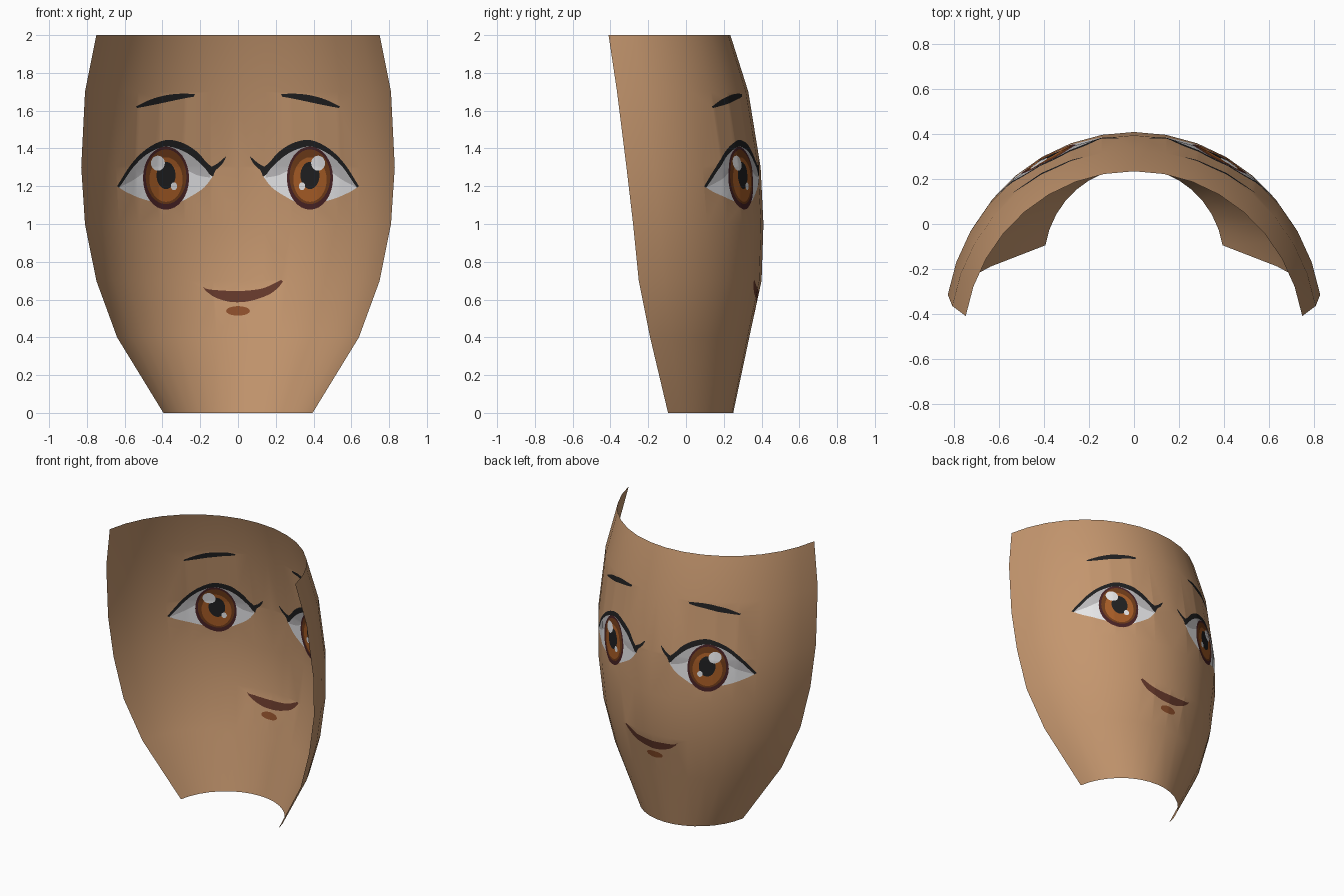
import bpy, bmesh, math
from mathutils import Vector
from mathutils.geometry import delaunay_2d_cdt

if "Cube" in bpy.data.objects:
    bpy.data.objects.remove(bpy.data.objects["Cube"])

# ---------- colours ----------
def srgb(*rgb):
    f = lambda c: c / 12.92 if c <= 0.04045 else ((c + 0.055) / 1.055) ** 2.4
    return [f(c / 255) for c in rgb] + [1]

COLOURS = {
    "skin": (196, 150, 110), "black": (32, 32, 33), "eye_white": (236, 236, 238),
    "eye_shade": (186, 184, 186), "iris_rim": (72, 34, 36), "iris_brown": (112, 60, 26),
    "iris_orange": (166, 92, 38), "mouth_brown": (100, 56, 42), "lip_brown": (140, 78, 42),
}
NAMES = list(COLOURS)

# ---------- mask form: (z, half width, rim y, centre y) per ring ----------
RINGS = [(0, .395, -.095, .25), (.4, .64, -.19, .335), (.7, .75, -.25, .40),
         (1.0, .81, -.28, .41), (1.3, .83, -.315, .395), (1.7, .81, -.365, .33),
         (2.0, .75, -.41, .235)]
SEG = 8                                   # segments per half
ANG = [math.radians(10 * k) for k in range(SEG + 1)]
SMAX, CMAX = math.sin(ANG[-1]), math.cos(ANG[-1])

def depth(x, z):
    """y of the mask surface at a front-view position"""
    for lo, hi in zip(RINGS, RINGS[1:]):
        if z <= hi[0] + 1e-6:
            break
    t = (z - lo[0]) / (hi[0] - lo[0])
    width, rim, mid = (a + (b - a) * t for a, b in zip(lo[1:], hi[1:]))
    s = min(abs(x) / width, 1) * SMAX
    k = next((i for i in range(SEG) if s <= math.sin(ANG[i + 1])), SEG - 1)
    s0, s1 = math.sin(ANG[k]), math.sin(ANG[k + 1])
    c = math.cos(ANG[k]) + (math.cos(ANG[k + 1]) - math.cos(ANG[k])) * (s - s0) / (s1 - s0)
    return rim + (mid - rim) * (c - CMAX) / (1 - CMAX)

# ---------- outline helpers ----------
def smooth(pts, n=4):
    """open smooth curve through the points"""
    p = [Vector(q) for q in pts]
    p = [2 * p[0] - p[1]] + p + [2 * p[-1] - p[-2]]
    out = []
    for a, b, c, d in zip(p, p[1:], p[2:], p[3:]):
        for i in range(n):
            t = i / n
            out.append(0.5 * (2 * b + (c - a) * t + (2 * a - 5 * b + 4 * c - d) * t * t
                              + (3 * b - a - 3 * c + d) * t ** 3))
    return out + [p[-2]]

def ellipse(x, z, rx, rz, n=32):
    return [Vector((x + rx * math.cos(2 * math.pi * i / n),
                    z + rz * math.sin(2 * math.pi * i / n))) for i in range(n)]

def inside(p, poly):
    hit = False
    for a, b in zip(poly, poly[1:] + poly[:1]):
        if (a.y > p.y) != (b.y > p.y) and p.x < a.x + (p.y - a.y) * (b.x - a.x) / (b.y - a.y):
            hit = not hit
    return hit

# ---------- painted details, later ones lie on top ----------
lash_top = smooth([(.64, 1.20), (.566, 1.316), (.487, 1.395), (.39, 1.443), (.30, 1.432),
                   (.22, 1.385), (.17, 1.33), (.14, 1.303)])
lash_wing = smooth([(.105, 1.322), (.063, 1.358), (.085, 1.315), (.118, 1.285), (.132, 1.25)], 2)
lash_low = smooth([(.15, 1.262), (.18, 1.30), (.25, 1.363), (.33, 1.402), (.40, 1.408),
                   (.487, 1.366), (.555, 1.30), (.60, 1.235), (.63, 1.192)])
lid_low = smooth([(.63, 1.194), (.593, 1.170), (.513, 1.135), (.42, 1.112), (.33, 1.108),
                  (.25, 1.146), (.18, 1.193), (.135, 1.25)])
shade_low = smooth([(.615, 1.20), (.55, 1.235), (.47, 1.29), (.39, 1.32), (.30, 1.30),
                    (.22, 1.26), (.145, 1.245)])
brow = smooth([(.228, 1.688), (.30, 1.69), (.38, 1.682), (.46, 1.66), (.54, 1.622)]) \
    + smooth([(.535, 1.614), (.46, 1.628), (.38, 1.645), (.30, 1.662), (.235, 1.674)])
eye = [
    ("eye_white", lash_low + lid_low[1:]),
    ("eye_shade", lash_low + shade_low),
    ("iris_rim", ellipse(.381, 1.243, .122, .167)),
    ("iris_brown", ellipse(.381, 1.25, .108, .145)),
    ("iris_orange", ellipse(.381, 1.235, .088, .118)),
    ("black", ellipse(.381, 1.257, .050, .072)),
    ("eye_white", ellipse(.424, 1.322, .037, .040, 20)),
    ("eye_white", ellipse(.339, 1.200, .017, .021, 14)),
    ("black", lash_top + lash_wing + lash_low),
    ("black", brow),
]
mouth = smooth([(-.187, .67), (-.16, .655), (-.07, .647), (.01, .645), (.106, .654),
                (.16, .670), (.20, .69), (.228, .704)]) \
    + smooth([(.238, .695), (.212, .663), (.17, .63), (.106, .604), (.037, .588),
              (-.042, .588), (-.12, .611), (-.17, .645)])
paint = [(name, [Vector((s * p.x, p.y)) for p in poly]) for s in (1, -1) for name, poly in eye]
paint += [("mouth_brown", mouth), ("lip_brown", ellipse(0, .54, .063, .025))]

# ---------- cut the outlines into the mask grid (flat front view) ----------
verts, edges = [], []
cols = 2 * SEG + 1
for r, (z, width, _, _) in enumerate(RINGS):
    for c in range(cols):
        k = c - SEG
        x = math.copysign(math.sin(ANG[abs(k)]) / SMAX * width, k)
        verts.append(Vector((x, z)))
        i = r * cols + c
        if c:
            edges.append((i - 1, i))
        if r:
            edges.append((i - cols, i))
for _, poly in paint:
    base, n = len(verts), len(poly)
    verts += poly
    edges += [(base + i, base + (i + 1) % n) for i in range(n)]
flat, _, tris, *_ = delaunay_2d_cdt(verts, edges, [], 0, 1e-5)

# ---------- bend to the mask form and colour each cut face ----------
bm = bmesh.new()
bv = [bm.verts.new((p.x, depth(p.x, p.y), p.y)) for p in flat]
boxes = [(min(p.x for p in q), max(p.x for p in q), min(p.y for p in q), max(p.y for p in q))
         for _, q in paint]
for tri in tris:
    face = bm.faces.new([bv[i] for i in reversed(tri)])
    face.smooth = True
    mid = sum((flat[i] for i in tri), Vector((0, 0))) / len(tri)
    for (name, poly), (x0, x1, z0, z1) in zip(paint, boxes):
        if x0 <= mid.x <= x1 and z0 <= mid.y <= z1 and inside(mid, poly):
            face.material_index = NAMES.index(name)

mesh = bpy.data.meshes.new("face_mask")
bm.to_mesh(mesh)
bm.free()
for name, rgb in COLOURS.items():
    mat = bpy.data.materials.new(name)
    mat.diffuse_color = srgb(*rgb)
    mat.use_nodes = True
    mat.node_tree.nodes["Principled BSDF"].inputs["Base Color"].default_value = mat.diffuse_color
    mesh.materials.append(mat)
bpy.context.collection.objects.link(bpy.data.objects.new("face_mask", mesh))
